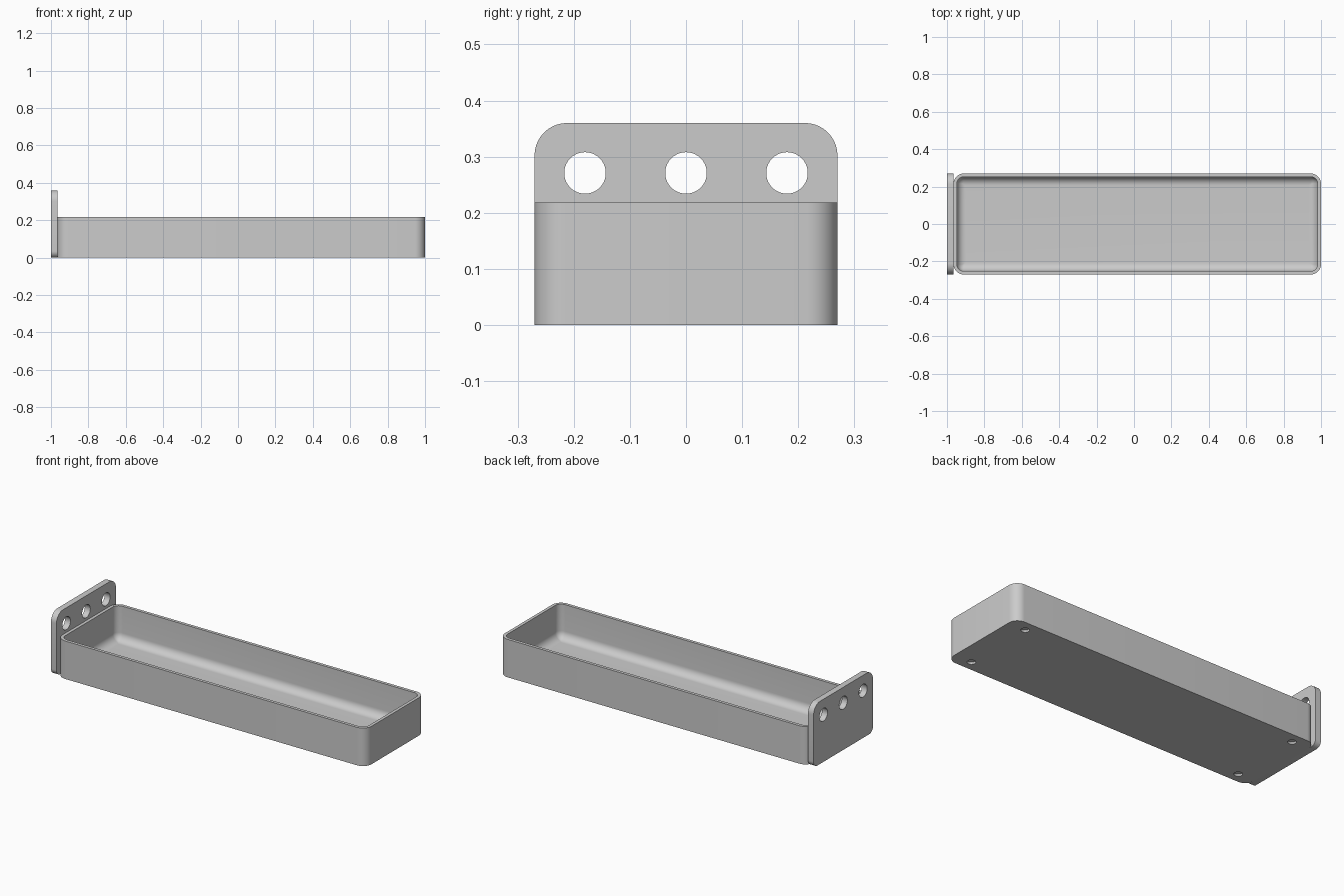
import bpy, bmesh, math

if "Cube" in bpy.data.objects:
    bpy.data.objects.remove(bpy.data.objects["Cube"], do_unlink=True)

grey = bpy.data.materials.new("plain grey")
grey.use_nodes = True
grey.diffuse_color = (0.6, 0.6, 0.6, 1)
grey.node_tree.nodes["Principled BSDF"].inputs["Base Color"].default_value = (0.6, 0.6, 0.6, 1)

END = -0.965          # where the tray meets the plate
HALF = 0.27           # half the width
RIM = 0.218
CORNER = 0.055
WALL = 0.018
FLOOR = 0.02
FILLET = 0.045


def rounded_rect(a0, a1, b0, b1, low, high, steps=10):
    """Counter-clockwise outline; low / high are the radii at b0 / b1."""
    points = []
    corners = [(a1 - high, b1 - high, high), (a0 + high, b1 - high, high),
               (a0 + low, b0 + low, low), (a1 - low, b0 + low, low)]
    for quarter, (ca, cb, r) in enumerate(corners):
        for i in range(steps + 1):
            t = (quarter + i / steps) * math.pi / 2
            points.append((ca + r * math.cos(t), cb + r * math.sin(t)))
    return points


def loft(name, rings):
    """Join equal rings of points into a closed solid."""
    bm = bmesh.new()
    loops = [[bm.verts.new(p) for p in ring] for ring in rings]
    n = len(loops[0])
    for lower, upper in zip(loops, loops[1:]):
        for i in range(n):
            j = (i + 1) % n
            bm.faces.new((lower[i], lower[j], upper[j], upper[i]))
    bm.faces.new(loops[0][::-1])
    bm.faces.new(loops[-1])
    bmesh.ops.recalc_face_normals(bm, faces=bm.faces)
    mesh = bpy.data.meshes.new(name)
    bm.to_mesh(mesh)
    bm.free()
    mesh.materials.append(grey)
    obj = bpy.data.objects.new(name, mesh)
    bpy.context.collection.objects.link(obj)
    return obj


def drill(obj, centre, radius, depth, along_x=False):
    """Cut a round hole and discard the cutter."""
    turn = (0, math.pi / 2, 0) if along_x else (0, 0, 0)
    bpy.ops.mesh.primitive_cylinder_add(vertices=40, radius=radius, depth=depth,
                                        location=centre, rotation=turn)
    cutter = bpy.context.object
    cutter.hide_render = True
    cutter.data.materials.append(grey)
    mod = obj.modifiers.new("hole", "BOOLEAN")
    mod.operation = "DIFFERENCE"
    mod.solver = "EXACT"
    mod.object = cutter
    bpy.ops.object.select_all(action="DESELECT")
    obj.select_set(True)
    bpy.context.view_layer.objects.active = obj
    bpy.ops.object.modifier_apply(modifier=mod.name)
    bpy.data.objects.remove(cutter, do_unlink=True)


# Tray: outer wall, rim, inner wall, then a fillet down to the floor
def tray_ring(inset, z):
    r = max(CORNER - inset, 0.006)
    return [(x, y, z) for x, y in rounded_rect(END + inset, 1 - inset, -HALF + inset,
                                               HALF - inset, r, r)]


rings = [tray_ring(0, 0), tray_ring(0, RIM), tray_ring(WALL, RIM)]
for i in range(11):
    t = i / 10 * math.pi / 2
    rings.append(tray_ring(WALL + FILLET * (1 - math.cos(t)),
                           FLOOR + FILLET * (1 - math.sin(t))))
tray = loft("tray", rings)

# Blind holes under the tray corners
for x in (-0.86, 0.89):
    for y in (-0.21, 0.21):
        drill(tray, (x, y, 0), 0.022, 0.024)

# Mounting plate with three holes
outline = rounded_rect(-HALF, HALF, 0, 0.36, 0.035, 0.058)
plate = loft("mounting_plate", [[(x, y, z) for y, z in outline] for x in (-1, END)])
for y in (-0.18, 0, 0.18):
    drill(plate, (-0.98, y, 0.271), 0.037, 0.1, along_x=True)

# Smooth curved surfaces, keep hard edges
for obj in (tray, plate):
    bpy.ops.object.select_all(action="DESELECT")
    obj.select_set(True)
    bpy.context.view_layer.objects.active = obj
    bpy.ops.object.shade_smooth_by_angle(angle=math.radians(30))
